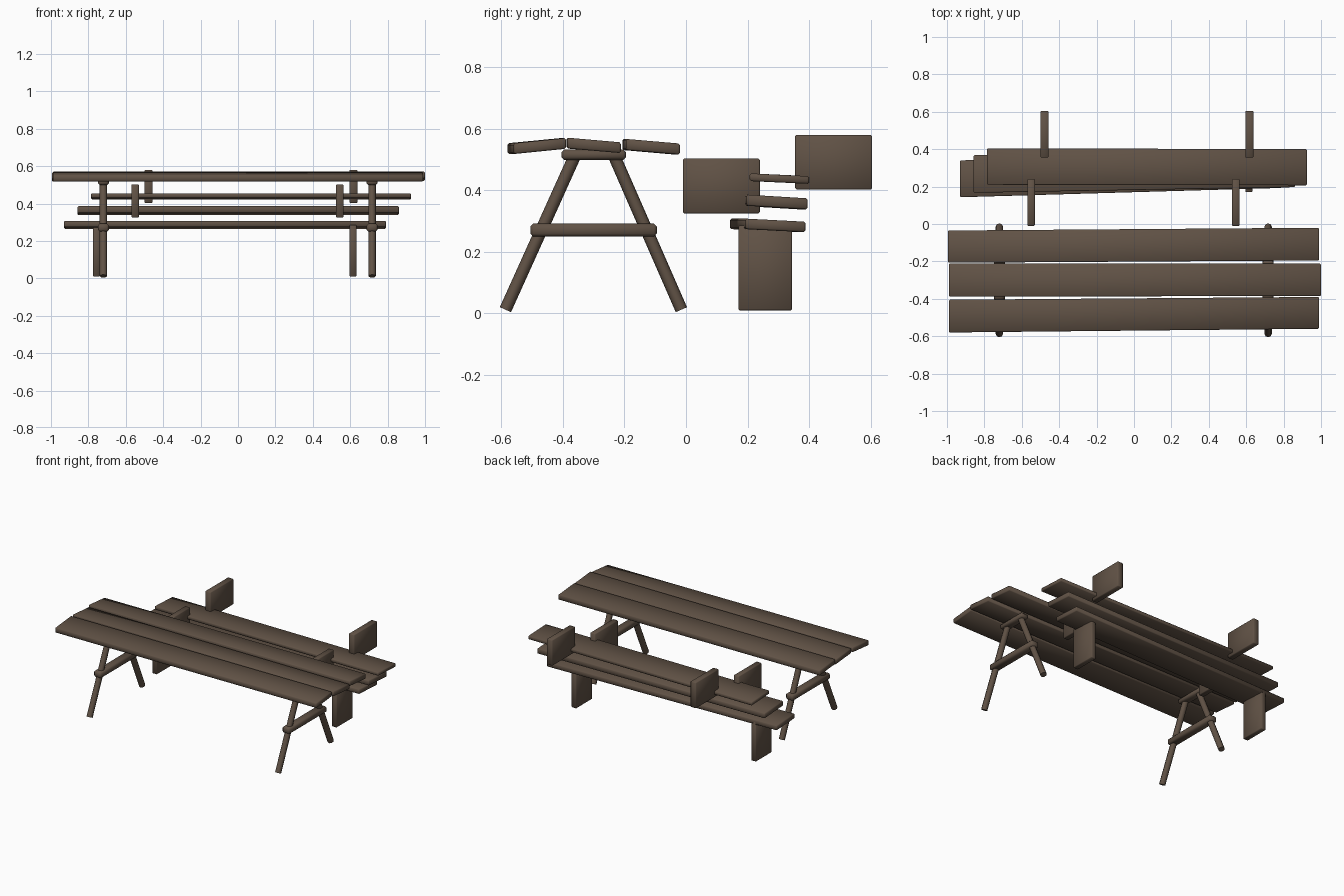
import bpy, bmesh, math
from mathutils import Vector

if "Cube" in bpy.data.objects:
    bpy.data.objects.remove(bpy.data.objects["Cube"])

wood = bpy.data.materials.new("dark brown wood")
wood.diffuse_color = (0.118, 0.084, 0.06, 1)
wood.use_nodes = True
wood.node_tree.nodes["Principled BSDF"].inputs["Base Color"].default_value = wood.diffuse_color


def finish(name, bm, bevel):
    """Turn a bmesh into an object with softened edges."""
    bmesh.ops.recalc_face_normals(bm, faces=bm.faces)
    if bevel:
        bmesh.ops.bevel(bm, geom=bm.edges[:], offset=bevel, segments=1,
                        affect='EDGES', profile=0.5)
    me = bpy.data.meshes.new(name)
    bm.to_mesh(me)
    bm.free()
    ob = bpy.data.objects.new(name, me)
    bpy.context.collection.objects.link(ob)
    me.materials.append(wood)
    bpy.ops.object.select_all(action='DESELECT')
    ob.select_set(True)
    bpy.context.view_layer.objects.active = ob
    bpy.ops.object.shade_smooth_by_angle(angle=math.radians(50))
    return ob


def board(name, x0, x1, left, right, tops, thick, bevel=0.005):
    """Plank along x: y range at each end, top height at its near and far edge."""
    bm = bmesh.new()
    bmesh.ops.create_cube(bm, size=2)
    for v in bm.verts:
        ys = left if v.co.x < 0 else right
        far = int(v.co.y > 0)
        z = tops[far] - (thick if v.co.z < 0 else 0)
        v.co = (x0 if v.co.x < 0 else x1, ys[far], z)
    return finish(name, bm, bevel)


def box(name, x, y, z, bevel=0.004):
    return board(name, x[0], x[1], y, y, (z[1], z[1]), z[1] - z[0], bevel)


def pole(name, a, b, r):
    """Eight sided round leg between two points."""
    a, b = Vector(a), Vector(b)
    d = b - a
    bm = bmesh.new()
    bmesh.ops.create_cone(bm, cap_ends=True, segments=8, radius1=r, radius2=r,
                          depth=d.length)
    bmesh.ops.rotate(bm, verts=bm.verts, cent=(0, 0, 0),
                     matrix=Vector((0, 0, 1)).rotation_difference(d).to_matrix())
    bmesh.ops.translate(bm, verts=bm.verts, vec=(a + b) / 2)
    return finish(name, bm, 0)


# Table top
board("table_plank_front", -0.99, 0.99, (-0.58, -0.405), (-0.56, -0.39), (0.553, 0.57), 0.035)
board("table_plank_middle", -0.99, 1.0, (-0.388, -0.212), (-0.385, -0.212), (0.571, 0.556), 0.035)
board("table_plank_back", -0.995, 0.99, (-0.207, -0.035), (-0.195, -0.02), (0.567, 0.552), 0.036)

# Table trestles
for side, x in (("left", -0.72), ("right", 0.717)):
    pole("table_front_leg_" + side, (x, -0.587, 0.012), (x, -0.36, 0.515), 0.02)
    pole("table_back_leg_" + side, (x, -0.015, 0.012), (x, -0.235, 0.515), 0.02)
    box("trestle_crossbar_" + side, (x - 0.029, x + 0.029), (-0.505, -0.095), (0.25, 0.292), 0.009)
    box("trestle_top_bar_" + side, (x - 0.029, x + 0.029), (-0.405, -0.195), (0.499, 0.532), 0.009)

# Stacked bench planks
board("bench_plank_high", -0.785, 0.925, (0.21, 0.405), (0.207, 0.4), (0.455, 0.446), 0.025)
board("bench_plank_middle", -0.858, 0.86, (0.167, 0.368), (0.197, 0.395), (0.386, 0.374), 0.036)
board("bench_plank_low", -0.93, 0.79, (0.143, 0.34), (0.193, 0.388), (0.308, 0.298), 0.034)

# Bench end panels at three levels
panels = {
    "low": ((-0.775, 0.595), 0.038, (0.17, 0.345), (0.01, 0.285)),
    "middle": ((-0.57, 0.524), 0.04, (-0.01, 0.24), (0.325, 0.503)),
    "high": ((-0.5, 0.595), 0.043, (0.355, 0.605), (0.403, 0.58)),
}
for level, (xs, w, y, z) in panels.items():
    for side, x in zip(("left", "right"), xs):
        box("bench_panel_" + level + "_" + side, (x, x + w), y, z)
